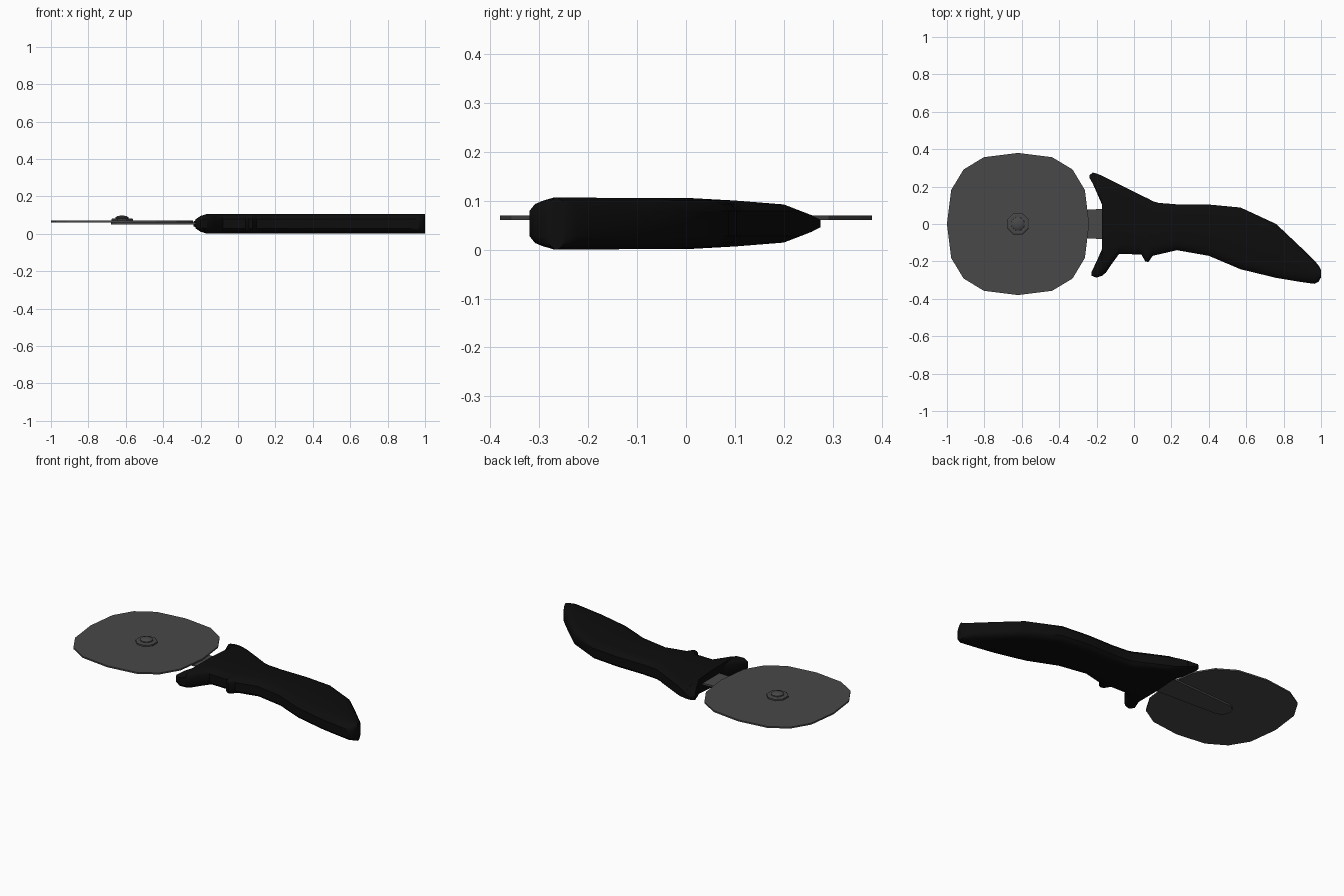
import bpy, bmesh
from math import cos, sin, pi, radians

if "Cube" in bpy.data.objects:
    bpy.data.objects.remove(bpy.data.objects["Cube"])


def material(name, value):
    m = bpy.data.materials.new(name)
    m.use_nodes = True
    colour = (value, value, value, 1)
    m.diffuse_color = colour
    m.node_tree.nodes["Principled BSDF"].inputs["Base Color"].default_value = colour
    return m


STEEL = material("dark steel", 0.065)
BLACK = material("black plastic", 0.004)
MID_Z = 0.0535
AXLE_X = -0.62


def finish(name, bm, mat, angle=None):
    bmesh.ops.recalc_face_normals(bm, faces=bm.faces)
    mesh = bpy.data.meshes.new(name)
    bm.to_mesh(mesh)
    bm.free()
    mesh.materials.append(mat)
    ob = bpy.data.objects.new(name, mesh)
    bpy.context.collection.objects.link(ob)
    if angle:
        bpy.ops.object.select_all(action="DESELECT")
        ob.select_set(True)
        bpy.context.view_layer.objects.active = ob
        bpy.ops.object.shade_smooth_by_angle(angle=radians(angle))
    return ob


def bridge(bm, rings):
    """Skin a list of equal closed rings and cap both ends."""
    loops = [[bm.verts.new(p) for p in ring] for ring in rings]
    n = len(loops[0])
    for a, b in zip(loops, loops[1:]):
        for i in range(n):
            j = (i + 1) % n
            bm.faces.new((a[i], a[j], b[j], b[i]))
    bm.faces.new(loops[0])
    bm.faces.new(loops[-1])


def plate(name, outline, z0, z1):
    bm = bmesh.new()
    bridge(bm, [[(x, y, z) for x, y in outline] for z in (z0, z1)])
    return finish(name, bm, STEEL)


def thickness_limit(y):
    """The handle thins toward its back edge."""
    table = [(-1, 0.0535), (0, 0.0525), (0.1, 0.047), (0.2, 0.039), (0.275, 0.01)]
    for (y0, h0), (y1, h1) in zip(table, table[1:]):
        if y <= y1:
            return h0 + (h1 - h0) * (y - y0) / (y1 - y0)
    return table[-1][1]


def section(x, lo, hi, scale=1):
    """Rounded cross-section of the handle between two y values."""
    corner = [(0, 0.026), (0.012, 0.04), (0.03, 0.047), (0.055, 0.0535)]
    k = min(1, (hi - lo) / 0.13)
    half = [(lo + d * k, h) for d, h in corner]
    half.append(((lo + hi) / 2, 0.0535))
    half += [(hi - d * k, h) for d, h in reversed(corner)]
    half = [(y, min(h, thickness_limit(y)) * scale) for y, h in half]
    return ([(x, y, MID_Z + h) for y, h in half]
            + [(x, y, MID_Z - h) for y, h in reversed(half)])


# Handle grip, with a small finger spur on the front edge
bm = bmesh.new()
body = [(-0.17, -0.275, 0.258), (-0.15, -0.26, 0.247), (-0.12, -0.215, 0.232),
        (-0.08, -0.16, 0.212), (0.04, -0.163, 0.153), (0.06, -0.2, 0.143),
        (0.077, -0.203, 0.135), (0.1, -0.17, 0.122), (0.13, -0.163, 0.113),
        (0.23, -0.14, 0.105), (0.4, -0.17, 0.104), (0.57, -0.242, 0.088),
        (0.76, -0.288, 0), (0.88, -0.308, -0.113), (0.965, -0.32, -0.196),
        (0.987, -0.308, -0.222), (1, -0.285, -0.245)]
bridge(bm, [section(*s) for s in body])

# Two guard prongs reaching toward the blade
back_prong = [(-0.165, 0.09, 0.256, 1), (-0.2, 0.17, 0.27, 0.85),
              (-0.22, 0.215, 0.275, 0.75), (-0.237, 0.245, 0.262, 0.6)]
front_prong = [(-0.165, -0.274, -0.12, 1), (-0.2, -0.287, -0.2, 0.8),
               (-0.228, -0.276, -0.258, 0.45)]
for prong in (back_prong, front_prong):
    bridge(bm, [section(*s) for s in prong])
finish("handle", bm, BLACK, 35)

# Cutting wheel: a coarse sixteen-sided disc
radii = [0.38, 0.401, 0.412, 0.401]
angles = [0, 27, 45, 63]
wheel = []
for quarter in range(4):
    for r, a in zip(radii, angles):
        t = radians(a + 90 * quarter)
        wheel.append((AXLE_X + r * cos(t), r * sin(t)))
plate("cutting_wheel", wheel, 0.061, 0.07)

# Tapered arm running under the wheel from the handle to the axle
arm = [(-0.1, 0.085), (-0.25, 0.076)]
arm += [(AXLE_X + 0.058 * cos(t), 0.058 * sin(t))
        for t in (pi / 2 + pi * i / 6 for i in range(7))]
arm += [(-0.25, -0.076), (-0.1, -0.085)]
plate("arm", arm, 0.05, 0.0605)


# Axle washer and rounded rivet
def turned(name, profile, sides, angle=None):
    bm = bmesh.new()
    bridge(bm, [[(AXLE_X + r * cos(2 * pi * (i + 0.5) / sides),
                  r * sin(2 * pi * (i + 0.5) / sides), z) for i in range(sides)]
                for r, z in profile])
    return finish(name, bm, STEEL, angle)


turned("axle_washer", [(0.062, 0.065), (0.062, 0.079), (0.055, 0.083)], 8)
turned("axle_rivet", [(0.037, 0.08), (0.036, 0.088), (0.027, 0.094), (0.012, 0.097)], 12, 40)
